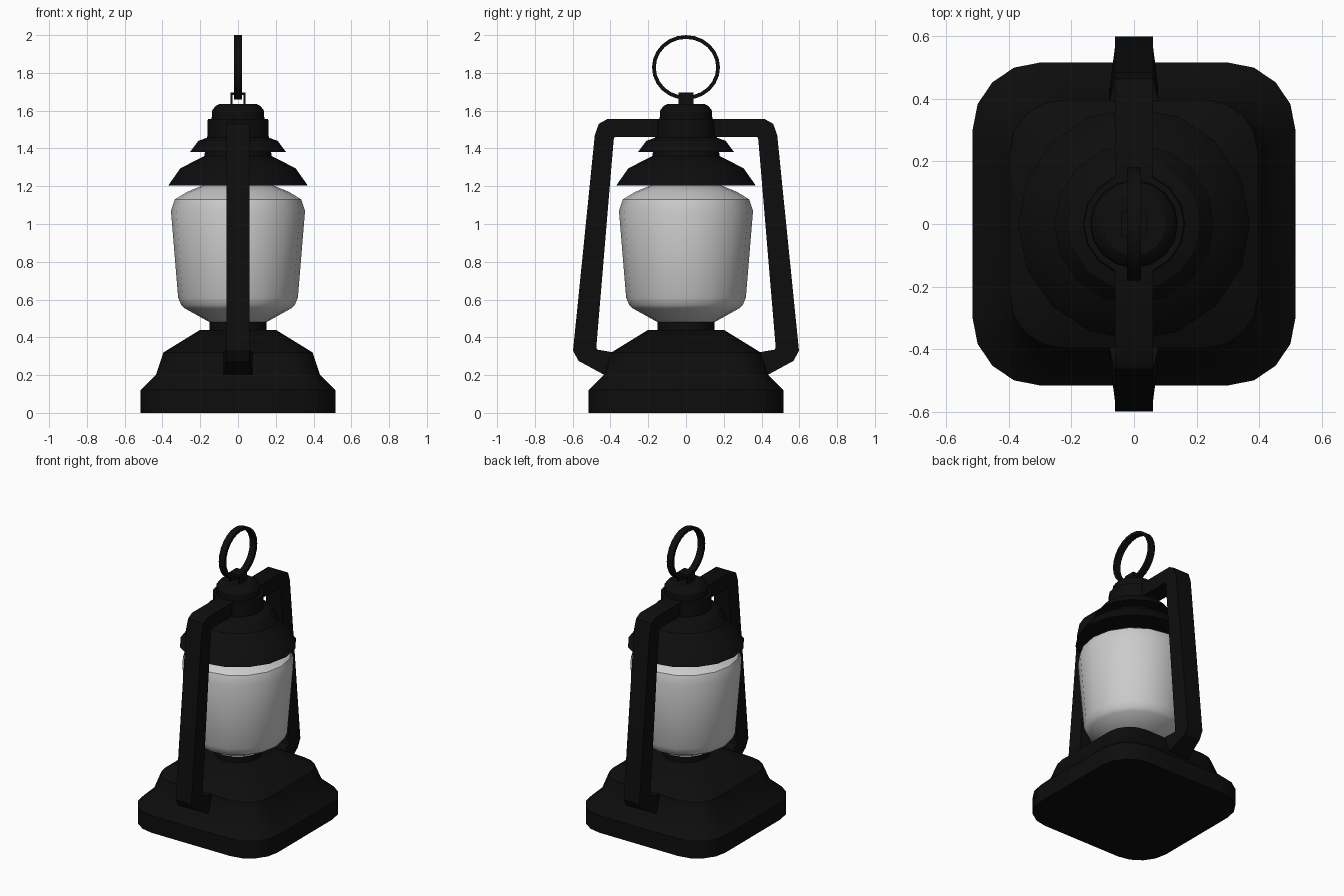
import bpy, bmesh, math

if "Cube" in bpy.data.objects:
    bpy.data.objects.remove(bpy.data.objects["Cube"])

black = bpy.data.materials.new("black_metal")
black.diffuse_color = (0.004, 0.004, 0.004, 1)
black.use_nodes = True
black.node_tree.nodes["Principled BSDF"].inputs["Base Color"].default_value = black.diffuse_color


def finish(name, bm, mat=black):
    bmesh.ops.recalc_face_normals(bm, faces=bm.faces)
    me = bpy.data.meshes.new(name)
    bm.to_mesh(me)
    bm.free()
    ob = bpy.data.objects.new(name, me)
    bpy.context.collection.objects.link(ob)
    if mat:
        me.materials.append(mat)
    bpy.ops.object.select_all(action='DESELECT')
    ob.select_set(True)
    bpy.context.view_layer.objects.active = ob
    bpy.ops.object.shade_smooth_by_angle(angle=math.radians(30))
    return ob


def loft(name, rings, mat=black, closed=False):
    """Skin a list of equal-length point loops; cap the ends unless closed."""
    bm = bmesh.new()
    loops = [[bm.verts.new(p) for p in ring] for ring in rings]
    n = len(loops[0])
    pairs = list(zip(loops, loops[1:])) + ([(loops[-1], loops[0])] if closed else [])
    for a, b in pairs:
        for i in range(n):
            j = (i + 1) % n
            bm.faces.new((a[i], a[j], b[j], b[i]))
    if not closed:
        bm.faces.new(loops[0])
        bm.faces.new(loops[-1])
    return finish(name, bm, mat)


def circle(r, z, n=16):
    return [(r * math.cos(2 * math.pi * i / n), r * math.sin(2 * math.pi * i / n), z)
            for i in range(n)]


def rounded_square(h, z):
    r = h * 0.417
    pts = []
    for q in range(4):
        cx = (h - r) * (1 if q in (0, 3) else -1)
        cy = (h - r) * (1 if q in (0, 1) else -1)
        for k in range(5):
            a = math.radians(90 * q + 22.5 * k)
            pts.append((cx + r * math.cos(a), cy + r * math.sin(a), z))
    return pts


def turned(name, profile, mat=black, n=16):
    return loft(name, [circle(r, z, n) for r, z in profile], mat)


# stepped base and burner collar
loft("base", [rounded_square(h, z) for h, z in
              [(0.515, 0), (0.515, 0.12), (0.435, 0.2), (0.395, 0.32), (0.2, 0.44)]])
turned("burner_collar", [(0.15, 0.43), (0.15, 0.485)])

# glass globe
turned("glass_globe", [(0.15, 0.48), (0.285, 0.555), (0.3, 0.57), (0.317, 0.61), (0.355, 1.07),
                       (0.335, 1.13), (0.27, 1.17), (0.185, 1.205)], None)

# tiered roof
turned("lower_roof", [(0.37, 1.203), (0.305, 1.295), (0.178, 1.36), (0.175, 1.385)])
turned("upper_roof", [(0.255, 1.38), (0.21, 1.44), (0.163, 1.457), (0.16, 1.555)])
turned("chimney_cap", [(0.14, 1.55), (0.137, 1.6), (0.122, 1.622), (0.1, 1.635)])

# side frame arms: (outer y, z, inner y, z, half width)
arm = [(0.38, 0.18, 0.36, 0.315, 0.08), (0.44, 0.205, 0.40, 0.323, 0.077),
       (0.57, 0.276, 0.47, 0.335, 0.06), (0.598, 0.33, 0.475, 0.345, 0.06),
       (0.483, 1.47, 0.383, 1.445, 0.06), (0.462, 1.53, 0.381, 1.457, 0.06),
       (0.418, 1.555, 0.375, 1.46, 0.06), (0.1, 1.555, 0.1, 1.46, 0.06)]
for name, s in (("front_arm", -1), ("back_arm", 1)):
    loft(name, [[(-w, s * oy, oz), (w, s * oy, oz), (w, s * iy, iz), (-w, s * iy, iz)]
                for oy, oz, iy, iz, w in arm])


# clip on top that holds the carrying ring
def box(name, x0, x1, y, z0, z1):
    loft(name, [[(x0, -y, z), (x1, -y, z), (x1, y, z), (x0, y, z)] for z in (z0, z1)])


box("clip_left", -0.04, -0.03, 0.04, 1.62, 1.697)
box("clip_right", 0.03, 0.04, 0.04, 1.62, 1.697)
box("clip_top", -0.03, 0.03, 0.04, 1.682, 1.697)

# carrying ring: flat band standing in the y-z plane
ring = []
for i in range(24):
    a = 2 * math.pi * i / 24
    c, s = math.cos(a), math.sin(a)
    ring.append([(x, c * (0.18 - t), 1.829 + s * (0.171 - t))
                 for x, t in ((-0.022, 0), (0.022, 0), (0.022, 0.02), (-0.022, 0.02))])
loft("carrying_ring", ring, closed=True)
